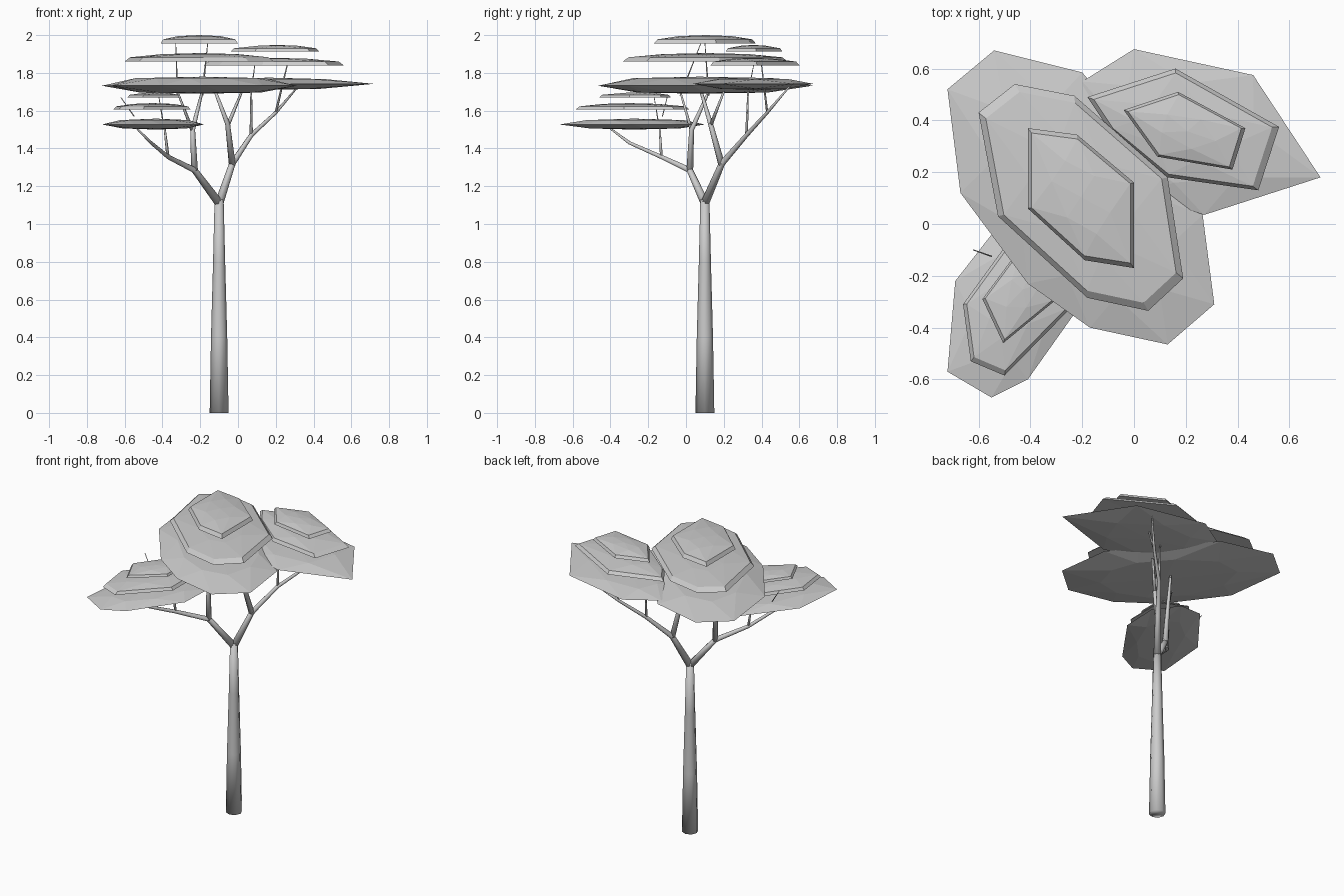
import bpy, bmesh
from mathutils import Vector

if "Cube" in bpy.data.objects:
    bpy.data.objects.remove(bpy.data.objects["Cube"])


def make_object(name, bm, smooth=False):
    bmesh.ops.recalc_face_normals(bm, faces=bm.faces)
    for f in bm.faces:
        f.smooth = smooth
    me = bpy.data.meshes.new(name)
    bm.to_mesh(me)
    bm.free()
    ob = bpy.data.objects.new(name, me)
    bpy.context.collection.objects.link(ob)
    return ob


def tube(name, pts, sides=8):
    """Tapered tube through points (x, y, z, radius)."""
    bm = bmesh.new()
    ps = [Vector(p[:3]) for p in pts]
    rings = []
    for i, p in enumerate(ps):
        d = (ps[min(i + 1, len(ps) - 1)] - ps[max(i - 1, 0)]).normalized()
        q = Vector((0, 0, 1)).rotation_difference(d)
        ring = []
        for k in range(sides):
            v = Vector((pts[i][3], 0, 0))
            v.rotate(Vector((1, 0, 0)).rotation_difference(Vector((1, 0, 0))))
            import math
            a = 2 * math.pi * k / sides
            v = Vector((math.cos(a), math.sin(a), 0)) * pts[i][3]
            ring.append(bm.verts.new(p + q @ v))
        rings.append(ring)
    for a, b in zip(rings, rings[1:]):
        for k in range(sides):
            bm.faces.new((a[k], a[(k + 1) % sides], b[(k + 1) % sides], b[k]))
    bm.faces.new(rings[0])
    bm.faces.new(rings[-1])
    return make_object(name, bm, True)


def pad(name, outline, profile, z_low, z_high):
    """Faceted leaf pad: outline scaled through (scale, z) rings, closed by centre points."""
    bm = bmesh.new()
    n = len(outline)
    c = sum((Vector(p) for p in outline), Vector((0, 0))) / n
    rings = []
    for j, (s, z) in enumerate(profile):
        ring = []
        for k in range(n):
            p = Vector(outline[k])
            if s < 0.8:
                p = (p + Vector(outline[(k + 1) % n])) / 2
            p = c + (p - c) * s
            ring.append(bm.verts.new((p.x, p.y, z)))
        rings.append((ring, s < 0.8))
    for (a, sa), (b, sb) in zip(rings, rings[1:]):
        for k in range(n):
            k1 = (k + 1) % n
            if sa == sb:
                bm.faces.new((a[k], a[k1], b[k1], b[k]))
            else:
                o, i = (a, b) if sb else (b, a)
                bm.faces.new((o[k], o[k1], i[k]))
                bm.faces.new((i[k], o[k1], i[k1]))
    for ring, z in ((rings[0][0], z_low), (rings[-1][0], z_high)):
        v = bm.verts.new((c.x, c.y, z))
        for k in range(n):
            bm.faces.new((ring[k], ring[(k + 1) % n], v))
    return make_object(name, bm)


def base_pad(name, outline, z0, rim, z1):
    pad(name, outline, [(0.65, z0 + 0.006), (1, rim), (0.7, z1 - 0.008)], z0, z1)


def cap_pad(name, outline, z0, z1):
    h = z1 - z0
    pad(name, outline, [(1, z0), (0.93, z0 + h * 0.5), (0.55, z1 - h * 0.12)], z0 + h * 0.25, z1)


# Central canopy, three stacked pads
base_pad("central_leaf_base", [(-.72, .52), (-.54, .67), (-.20, .585), (.13, .2), (.265, .035), (.31, -.31),
         (.13, -.465), (-.17, -.40), (-.41, -.23), (-.67, .12)], 1.69, 1.732, 1.78)
cap_pad("central_leaf_middle", [(-.60, .43), (-.46, .54), (-.23, .495), (.13, .18), (.19, -.21), (.055, -.335),
        (-.18, -.285), (-.525, .03)], 1.86, 1.905)
cap_pad("central_leaf_top", [(-.41, .37), (-.22, .345), (0, .16), (0, -.17), (-.19, -.14), (-.41, .06)], 1.955, 2.0)

# Right rear canopy
base_pad("right_leaf_base", [(-.20, .55), (0, .675), (.46, .575), (.72, .18), (.27, .035), (.03, .12), (-.15, .32)],
         1.71, 1.742, 1.775)
cap_pad("right_leaf_middle", [(-.18, .49), (.16, .60), (.56, .375), (.48, .13), (.13, .18), (-.10, .37)], 1.84, 1.88)
cap_pad("right_leaf_top", [(-.04, .44), (.17, .51), (.43, .37), (.38, .21), (.09, .26)], 1.912, 1.948)

# Left front canopy, lower
base_pad("left_leaf_base", [(-.72, -.57), (-.55, -.67), (-.41, -.60), (-.19, -.29), (-.18, -.05), (-.29, .10),
         (-.44, .10), (-.69, -.22)], 1.50, 1.527, 1.558)
cap_pad("left_leaf_middle", [(-.66, -.31), (-.63, -.53), (-.50, -.585), (-.25, -.33), (-.25, -.06), (-.42, .02)],
        1.605, 1.64)
cap_pad("left_leaf_top", [(-.585, -.29), (-.505, -.46), (-.31, -.30), (-.31, -.13), (-.43, -.08)], 1.67, 1.698)

# Trunk
tube("trunk", [(-.10, .10, 0, .05), (-.10, .10, .4, .043), (-.10, .10, .8, .032), (-.10, .10, 1.13, .024)])

# Main branches
tube("left_branch", [(-.10, .10, 1.11, .023), (-.23, .02, 1.285, .017), (-.37, -.13, 1.355, .012),
     (-.46, -.30, 1.43, .009), (-.55, -.42, 1.52, .004)])
tube("right_branch", [(-.10, .10, 1.11, .023), (-.03, .19, 1.32, .017), (.07, .32, 1.47, .012),
     (.20, .43, 1.59, .009), (.32, .55, 1.73, .004)])
tube("left_upright", [(-.23, .02, 1.28, .018), (-.24, .03, 1.5, .013), (-.19, .12, 1.70, .007)])
tube("right_upright", [(-.03, .19, 1.31, .018), (-.055, .13, 1.53, .013), (-.12, .08, 1.70, .008)])

# Forking twigs
twigs = [
    [(-.37, -.13, 1.35, .009), (-.39, -.14, 1.52, .005)],
    [(-.24, .03, 1.49, .010), (-.32, -.03, 1.70, .005)],
    [(-.055, .13, 1.52, .011), (.02, .20, 1.70, .006)],
    [(.07, .32, 1.46, .009), (.07, .33, 1.74, .004)],
    [(.20, .43, 1.59, .007), (.26, .40, 1.84, .003)],
    [(-.19, .12, 1.68, .006), (-.16, .10, 1.96, .002)],
    [(-.32, -.03, 1.68, .005), (-.33, .08, 1.96, .002)],
    [(.07, .33, 1.70, .004), (.09, .36, 1.85, .002)],
    [(-.39, -.14, 1.50, .004), (-.42, -.17, 1.68, .002)],
    [(-.55, -.125, 1.57, .003), (-.62, -.10, 1.67, .002)],
]
for i, t in enumerate(twigs):
    tube("twig_%d" % (i + 1), t, 6)
